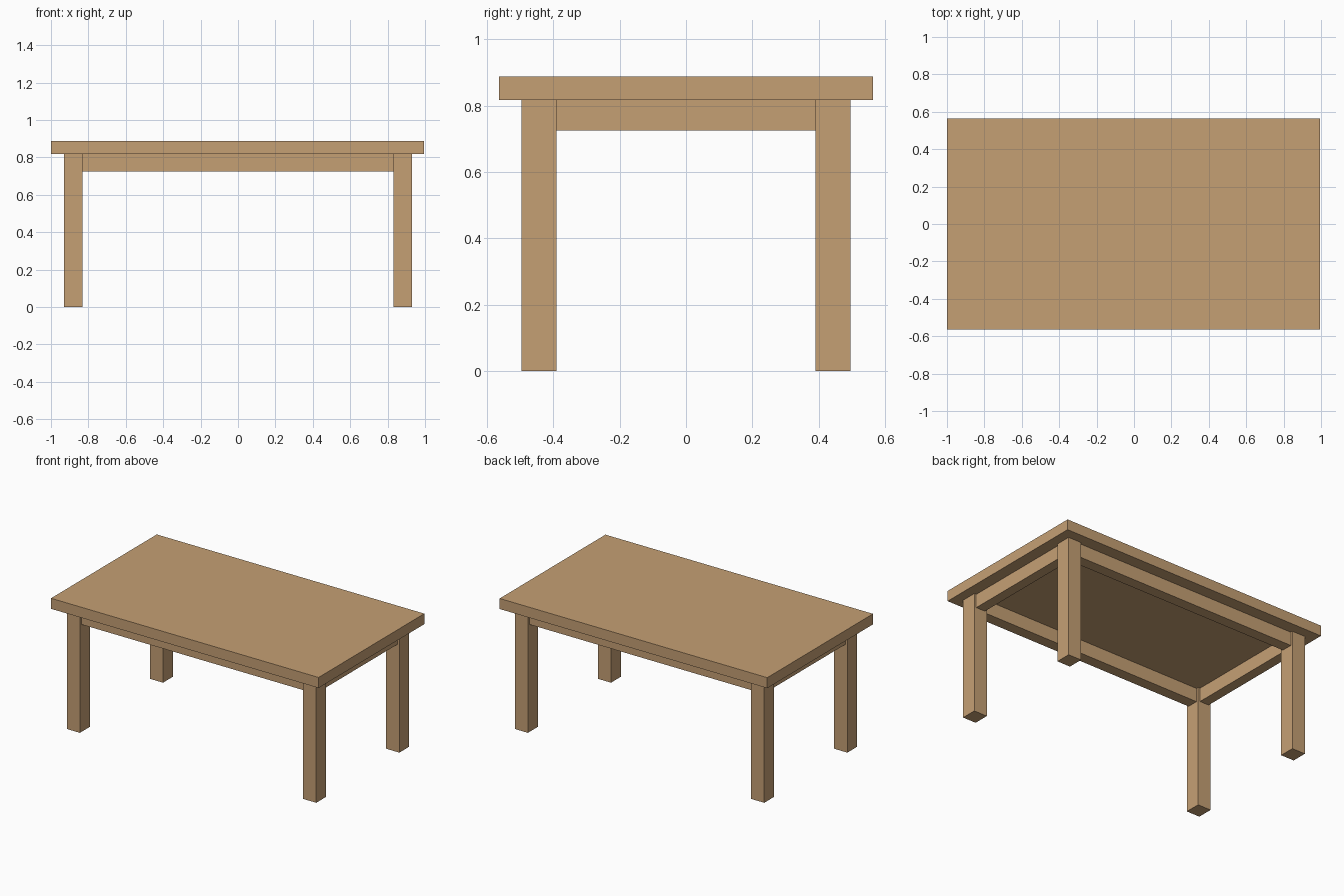
import bpy
import bmesh
from mathutils import Vector

if "Cube" in bpy.data.objects:
    bpy.data.objects.remove(bpy.data.objects["Cube"])

wood = bpy.data.materials.new("light_wood")
wood.diffuse_color = (0.56, 0.35, 0.175, 1.0)
wood.use_nodes = True
wood.node_tree.nodes["Principled BSDF"].inputs["Base Color"].default_value = wood.diffuse_color


def box(name, lo, hi):
    """Axis-aligned box between two opposite corners."""
    lo, hi = Vector(lo), Vector(hi)
    bm = bmesh.new()
    bmesh.ops.create_cube(bm, size=1.0)
    bmesh.ops.scale(bm, vec=hi - lo, verts=bm.verts)
    bmesh.ops.translate(bm, vec=(lo + hi) / 2, verts=bm.verts)
    mesh = bpy.data.meshes.new(name)
    bm.to_mesh(mesh)
    bm.free()
    mesh.materials.append(wood)
    obj = bpy.data.objects.new(name, mesh)
    bpy.context.collection.objects.link(obj)
    return obj


TOP_Z, UNDER_Z, APRON_Z = 0.888, 0.817, 0.725
LEG_X, LEG_Y = (0.832, 0.93), (0.39, 0.495)
INSET = 0.015  # aprons sit slightly inside the leg faces

# Table top
box("table_top", (-1.0, -0.563, UNDER_Z), (0.995, 0.563, TOP_Z))

# Four square legs
for sx, side in ((-1, "left"), (1, "right")):
    for sy, end in ((-1, "front"), (1, "back")):
        xs = sorted(sx * x for x in LEG_X)
        ys = sorted(sy * y for y in LEG_Y)
        box(f"{end}_{side}_leg", (xs[0], ys[0], 0), (xs[1], ys[1], UNDER_Z))

# Long aprons between the legs
for sy, end in ((-1, "front"), (1, "back")):
    ys = sorted(sy * y for y in (LEG_Y[0] + INSET, LEG_Y[1] - INSET))
    box(f"{end}_apron", (-LEG_X[0], ys[0], APRON_Z), (LEG_X[0], ys[1], UNDER_Z))

# Short aprons between the legs
for sx, side in ((-1, "left"), (1, "right")):
    xs = sorted(sx * x for x in (LEG_X[0] + INSET, LEG_X[1] - INSET))
    box(f"{side}_apron", (xs[0], -LEG_Y[0], APRON_Z), (xs[1], LEG_Y[0], UNDER_Z))
